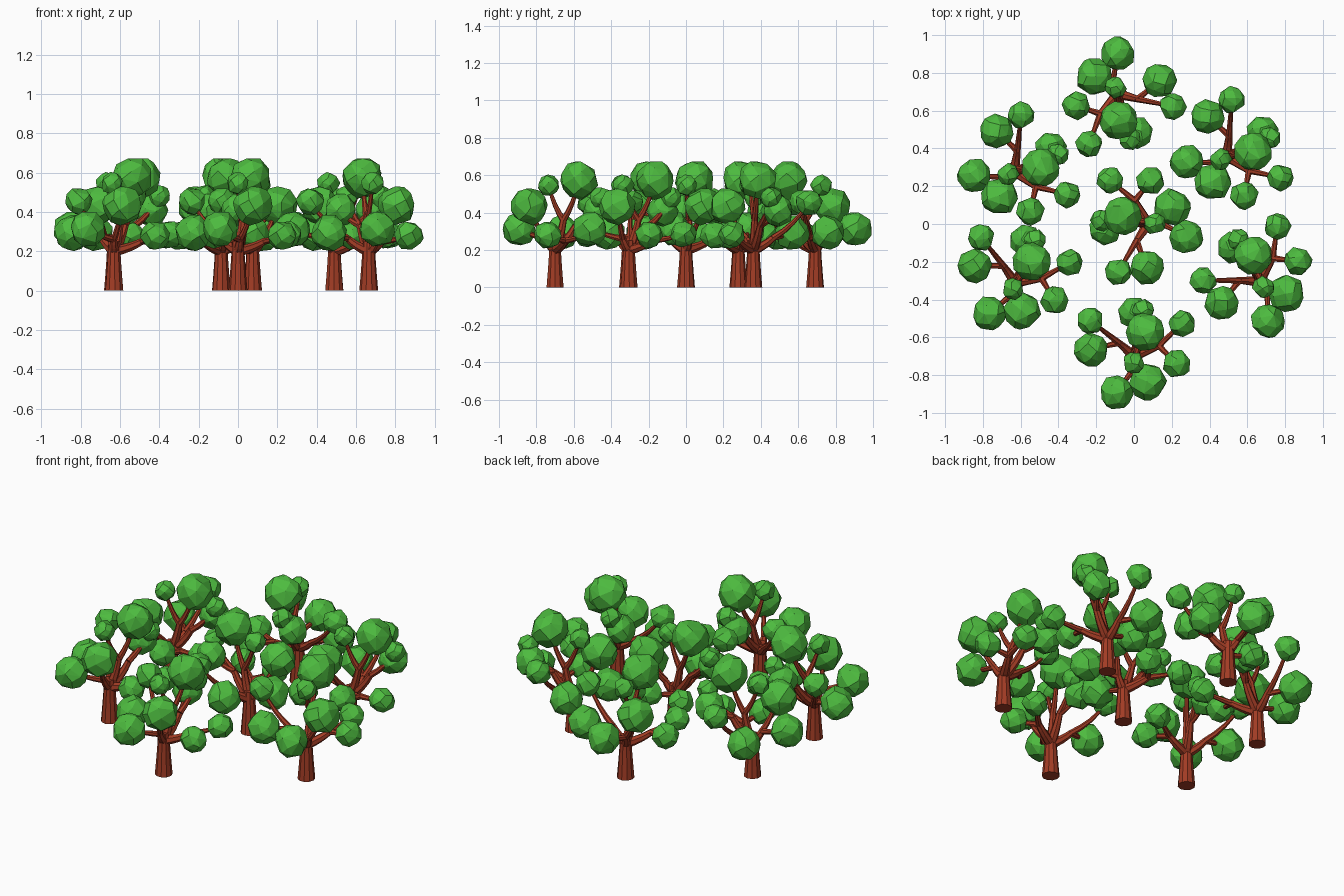
import bpy, bmesh, math, random
from mathutils import Vector

if "Cube" in bpy.data.objects:
    bpy.data.objects.remove(bpy.data.objects["Cube"])

random.seed(4)


def material(name, color):
    m = bpy.data.materials.new(name)
    m.diffuse_color = color
    m.use_nodes = True
    m.node_tree.nodes["Principled BSDF"].inputs["Base Color"].default_value = m.diffuse_color
    return m


def finish(bm, name, mat):
    bmesh.ops.recalc_face_normals(bm, faces=bm.faces)
    me = bpy.data.meshes.new(name)
    bm.to_mesh(me)
    bm.free()
    me.materials.append(mat)
    return me


def tube(bm, pts, radii, sides):
    """Tapered tube through pts with flat end caps."""
    rings = []
    for i, (p, r) in enumerate(zip(pts, radii)):
        d = pts[min(i + 1, len(pts) - 1)] - pts[max(i - 1, 0)]
        q = Vector((0, 0, 1)).rotation_difference(d)
        angles = [math.tau * k / sides for k in range(sides)]
        rings.append([bm.verts.new(p + q @ Vector((math.cos(a), math.sin(a), 0)) * r) for a in angles])
    for a, b in zip(rings, rings[1:]):
        for k in range(sides):
            j = (k + 1) % sides
            bm.faces.new((a[k], a[j], b[j], b[k]))
    bm.faces.new(rings[0][::-1])
    bm.faces.new(rings[-1])


def limb(bm, a, b, r0, r1, steps=4):
    """Branch that leaves a low and sweeps upward into b."""
    mid = a.lerp(b, .6)
    mid.z = a.z + (b.z - a.z) * .35
    ts = [i / steps for i in range(steps + 1)]
    pts = [a.lerp(mid, t).lerp(mid.lerp(b, t), t) for t in ts]
    tube(bm, pts, [r0 + (r1 - r0) * t for t in ts], 7)


def clump(bm, center, radius):
    """Faceted leaf clump: convex hull of jittered points on a sphere."""
    n = 32 if radius > .08 else 26
    spin = random.uniform(0, math.tau)
    verts = []
    for i in range(n):
        z = max(-1, min(1, 1 - (2 * i + 1) / n + random.uniform(-.03, .03)))
        a = spin + i * 2.4 + random.uniform(-.25, .25)
        s = math.sqrt(1 - z * z)
        r = radius * random.uniform(.97, 1.08)
        verts.append(bm.verts.new(center + r * Vector((s * math.cos(a), s * math.sin(a), z))))
    res = bmesh.ops.convex_hull(bm, input=verts)
    inner = [e for e in res["geom_interior"] if isinstance(e, bmesh.types.BMVert)]
    bmesh.ops.delete(bm, geom=inner, context='VERTS')


# Forks of the tree, each with the leaf clumps it carries (x, y, z, radius)
FORKS = [
    ((-.08, .07, .265), [(-.232, .188, .455, .07), (-.226, .036, .295, .09)]),
    ((.13, .055, .25), [(.226, -.04, .28, .074), (.255, .174, .285, .07)]),
    ((.01, -.05, .26), [(-.092, -.192, .315, .09), (.074, -.134, .435, .098)]),
    ((.022, .045, .36), [(.062, .13, .575, .103), (-.003, -.035, .545, .057)]),
    ((.03, .11, .33), [(-.005, .23, .41, .082), (.05, .244, .48, .058)]),
]

# Trunk, flared at the ground
bm = bmesh.new()
tube(bm, [Vector((0, 0, z)) for z in (0, .07, .15, .25)], (.048, .042, .036, .03), 10)
trunk = finish(bm, "trunk", material("bark", (.36, .045, .018, 1)))

# Branches and foliage
wood, leaves = bmesh.new(), bmesh.new()
for fork, clumps in FORKS:
    fork = Vector(fork)
    limb(wood, Vector((0, 0, .2)), fork, .028, .018)
    for *center, radius in clumps:
        center = Vector(center)
        limb(wood, fork, center, .018, .008)
        clump(leaves, center, radius)
branches = finish(wood, "branches", trunk.materials[0])
foliage = finish(leaves, "foliage", material("leaf", (.075, .5, .05, 1)))

# Seven copies of the tree: x, y, turn in degrees
for i, (x, y, turn) in enumerate([
    (0, -.7, 0), (-.085, .69, 206), (.075, 0, 97), (-.635, .28, -58),
    (.49, .36, -56), (-.63, -.31, -14), (.665, -.305, 38),
]):
    for me in (trunk, branches, foliage):
        ob = bpy.data.objects.new(f"tree_{i + 1}_{me.name}", me)
        ob.location = (x, y, 0)
        ob.rotation_euler.z = math.radians(turn)
        bpy.context.collection.objects.link(ob)
